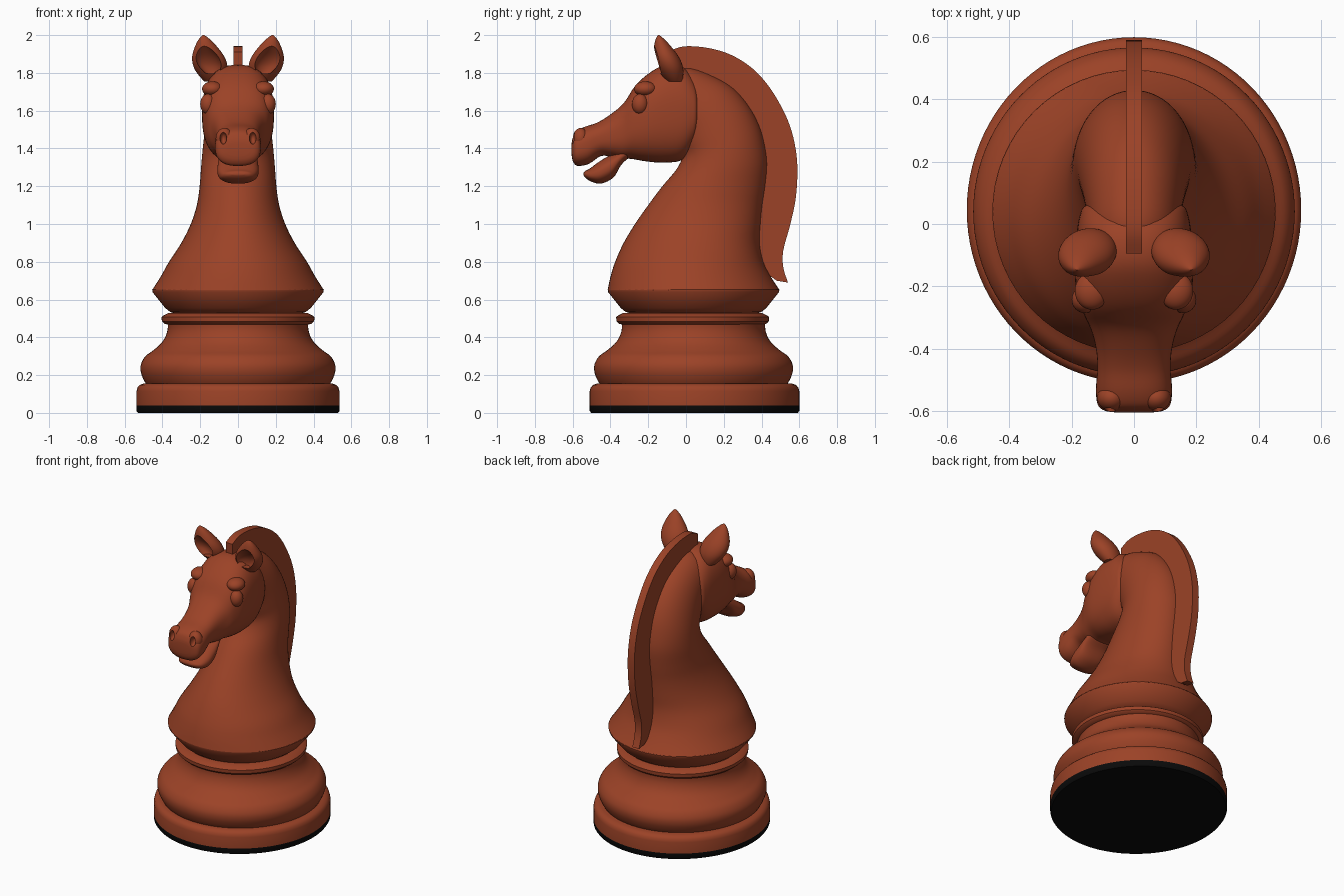
import bpy, bmesh, math
from mathutils import Vector


def material(name, rgb):
    m = bpy.data.materials.new(name)
    m.diffuse_color = (*rgb, 1)
    return m


WOOD = material("red brown wood", (0.33, 0.055, 0.02))
FELT = material("black felt", (0.003, 0.003, 0.003))


def finish(ob, mat, angle=38):
    ob.data.materials.clear()
    ob.data.materials.append(mat)
    bpy.ops.object.select_all(action='DESELECT')
    ob.select_set(True)
    bpy.context.view_layer.objects.active = ob
    bpy.ops.object.shade_smooth_by_angle(angle=math.radians(angle))
    return ob


def catmull(rows, steps):
    """Smoothly resample a list of number tuples."""
    if steps < 2:
        return rows
    out = []
    for i in range(len(rows) - 1):
        p0, p1, p2 = rows[max(i - 1, 0)], rows[i], rows[i + 1]
        p3 = rows[min(i + 2, len(rows) - 1)]
        for k in range(steps):
            t = k / steps
            out.append(tuple(
                0.5 * (2 * b + (c - a) * t + (2 * a - 5 * b + 4 * c - d) * t * t
                       + (3 * b - a - 3 * c + d) * t ** 3)
                for a, b, c, d in zip(p0, p1, p2, p3)))
    out.append(rows[-1])
    return out


def loft(name, rows, mat=WOOD, n=64, power=2.0, steps=4, square=False, angle=38):
    """Each row: first edge (y, z), second edge (y, z), half width, centre x."""
    if square:
        shape = [(1, 1), (-1, 1), (-1, -1), (1, -1)]
    else:
        f = lambda v: math.copysign(abs(v) ** (2 / power), v)
        shape = [(f(math.cos(2 * math.pi * i / n)), f(math.sin(2 * math.pi * i / n)))
                 for i in range(n)]
    bm = bmesh.new()
    rings = []
    for r in catmull([tuple(r) + (0,) * (6 - len(r)) for r in rows], steps):
        a, b = Vector((r[5], r[0], r[1])), Vector((r[5], r[2], r[3]))
        mid, half = (a + b) / 2, (a - b) / 2
        rings.append([bm.verts.new(mid + Vector((u * r[4], 0, 0)) + half * v)
                      for u, v in shape])
    m = len(shape)
    for p, q in zip(rings, rings[1:]):
        for i in range(m):
            bm.faces.new((p[i], p[(i + 1) % m], q[(i + 1) % m], q[i]))
    bm.faces.new(rings[0])
    bm.faces.new(rings[-1])
    bmesh.ops.recalc_face_normals(bm, faces=bm.faces)
    me = bpy.data.meshes.new(name)
    bm.to_mesh(me)
    bm.free()
    ob = bpy.data.objects.new(name, me)
    bpy.context.collection.objects.link(ob)
    return finish(ob, mat, angle)


def turned(name, profile, cy, stretch, mat=WOOD, steps=1):
    """Lathe-like part from (radius, z) pairs, slightly stretched along y."""
    return loft(name, [(cy - r * stretch, z, cy + r * stretch, z, r) for r, z in profile],
                mat, n=96, steps=steps)


def ball(name, loc, scale):
    bpy.ops.mesh.primitive_uv_sphere_add(segments=32, ring_count=20, location=loc)
    ob = bpy.context.object
    ob.name = name
    ob.scale = scale
    return finish(ob, WOOD)


def cut(ob, cutter):
    mod = ob.modifiers.new("cut", 'BOOLEAN')
    mod.operation, mod.solver, mod.object = 'DIFFERENCE', 'EXACT', cutter
    bpy.context.view_layer.objects.active = ob
    bpy.ops.object.modifier_apply(modifier=mod.name)


# Turned base
turned("felt_pad", [(0.53, 0), (0.537, 0.01), (0.537, 0.04)], 0.045, 1.033, FELT)
turned("base_disc", [(0.537, 0.04), (0.537, 0.115), (0.532, 0.135), (0.52, 0.148),
                     (0.50, 0.155), (0.40, 0.155)], 0.045, 1.033)
turned("base_bulge", [(0.485, 0.15), (0.502, 0.18), (0.515, 0.22), (0.513, 0.26),
                      (0.49, 0.30), (0.45, 0.33), (0.41, 0.365), (0.386, 0.40),
                      (0.373, 0.44), (0.372, 0.48)], 0.04, 1.02, steps=4)
turned("base_ring", [(0.36, 0.465), (0.39, 0.472), (0.403, 0.485), (0.405, 0.508),
                     (0.395, 0.515), (0.37, 0.528), (0.33, 0.53)], 0.035, 1.0)
turned("collar", [(0.33, 0.525), (0.36, 0.535), (0.385, 0.555), (0.453, 0.64),
                  (0.454, 0.652)], 0.04, 1.0)

# Neck, curling forward into the head
loft("neck", [
    (-.415, .65, .495, .65, .455), (-.40, .72, .45, .72, .41),
    (-.375, .80, .41, .80, .365), (-.33, .90, .39, .90, .30),
    (-.27, 1.0, .395, 1.0, .25), (-.2, 1.1, .405, 1.1, .218),
    (-.125, 1.2, .42, 1.2, .203), (-.05, 1.29, .43, 1.32, .195),
    (-.02, 1.36, .415, 1.43, .187), (-.04, 1.42, .385, 1.53, .178),
    (-.06, 1.46, .33, 1.63, .168), (-.08, 1.48, .25, 1.72, .158),
    (-.09, 1.5, .15, 1.78, .148), (-.1, 1.5, .03, 1.825, .14),
    (-.12, 1.5, -.06, 1.82, .12)])

# Mane plate along the back of the neck
loft("mane", [
    (-.095, 1.91, -.09, 1.80, .025), (-.03, 1.937, -.03, 1.79, .025),
    (.05, 1.94, .02, 1.78, .025), (.15, 1.925, .10, 1.75, .025),
    (.25, 1.89, .17, 1.71, .025), (.35, 1.825, .24, 1.66, .025),
    (.43, 1.74, .30, 1.59, .025), (.50, 1.63, .35, 1.51, .025),
    (.55, 1.52, .38, 1.42, .025), (.58, 1.40, .40, 1.32, .025),
    (.59, 1.28, .40, 1.22, .025), (.58, 1.13, .385, 1.10, .025),
    (.55, .99, .37, .97, .025), (.515, .86, .38, .84, .025),
    (.515, .77, .42, .75, .025), (.54, .69, .48, .70, .025)], square=True)

# Head from the cheek to the upper lip
head = loft("head", [
    (.072, 1.64, .072, 1.52, .10), (.06, 1.73, .055, 1.445, .158),
    (.03, 1.79, .025, 1.385, .174), (-.03, 1.835, -.03, 1.335, .184),
    (-.12, 1.838, -.13, 1.325, .19), (-.2, 1.795, -.22, 1.333, .186),
    (-.27, 1.73, -.29, 1.345, .165), (-.33, 1.64, -.34, 1.345, .14),
    (-.40, 1.58, -.39, 1.355, .123), (-.47, 1.537, -.45, 1.36, .117),
    (-.54, 1.513, -.515, 1.318, .122), (-.583, 1.488, -.575, 1.308, .117),
    (-.60, 1.455, -.598, 1.33, .095), (-.605, 1.43, -.605, 1.36, .06)],
    power=2.5, angle=50)

# Lower jaw and lip
loft("lower_jaw", [
    (-.30, 1.42, -.31, 1.345, .09), (-.35, 1.39, -.345, 1.31, .10),
    (-.41, 1.36, -.385, 1.245, .108), (-.46, 1.33, -.45, 1.214, .108),
    (-.51, 1.293, -.50, 1.224, .09), (-.535, 1.28, -.53, 1.242, .065),
    (-.543, 1.268, -.543, 1.258, .03)], power=2.3, angle=50)

EAR = [(.0, .05), (.1, .068), (.25, .086), (.4, .091), (.55, .084), (.7, .066),
       (.85, .042), (.95, .02), (1, .004)]


def ear_shape(name, s, size, dx, dy, dz):
    rows = []
    for t, r in EAR:
        cx = s * (.128 + .055 * t + dx)
        cy = -.06 - .085 * t + dy
        z = 1.755 + .245 * (dz + t * size)
        rows.append((cy - r * .78 * size, z, cy + r * .78 * size, z, r * size, cx))
    return loft(name, rows, n=40, steps=3)


for s, side in ((-1, "left"), (1, "right")):
    # Hollow ears
    ear = ear_shape(side + "_ear", s, 1.0, 0, 0, 0)
    hollow = ear_shape("ear_cutter", s, 0.70, 0.008, -0.06, 0.17)
    cut(ear, hollow)
    bpy.data.objects.remove(hollow)
    finish(ear, WOOD)
    # Eyes and brows
    ball(side + "_eye", (s * .158, -.243, 1.635), (.042, .043, .054))
    ball(side + "_brow", (s * .135, -.215, 1.715), (.055, .06, .04))
    # Flared nostrils
    flare = ball(side + "_nostril", (s * .072, -.558, 1.452), (.046, .042, .056))
    hole = ball("nostril_cutter", (s * .078, -.60, 1.455), (.018, .035, .032))
    cut(flare, hole)
    cut(head, hole)
    bpy.data.objects.remove(hole)
    finish(flare, WOOD)
finish(head, WOOD, 50)
